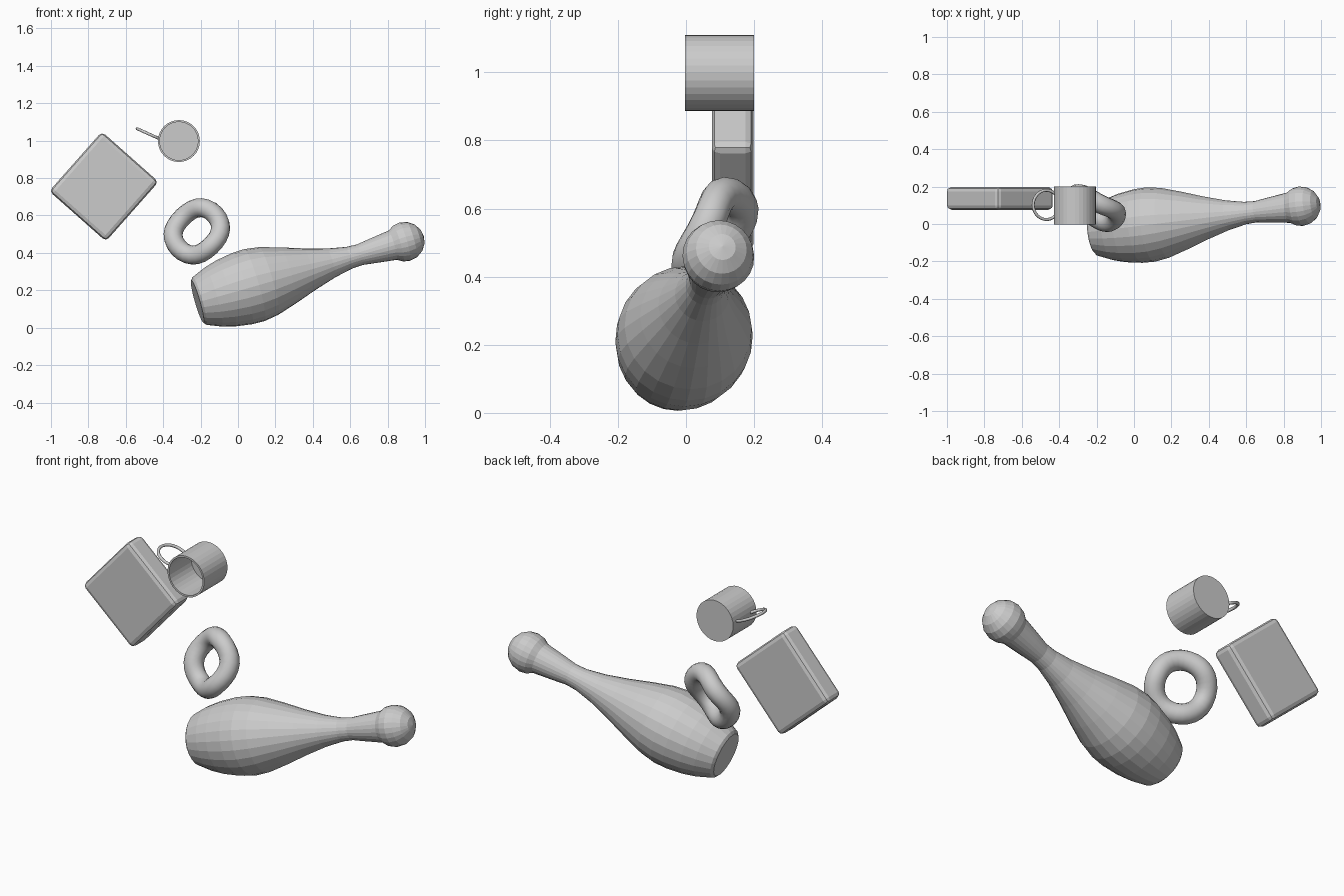
import bpy, bmesh
from math import sin, cos, pi, radians
from mathutils import Vector, Matrix

if "Cube" in bpy.data.objects:
    bpy.data.objects.remove(bpy.data.objects["Cube"])


def finish(name, bm):
    bmesh.ops.recalc_face_normals(bm, faces=bm.faces)
    me = bpy.data.meshes.new(name)
    bm.to_mesh(me)
    bm.free()
    ob = bpy.data.objects.new(name, me)
    bpy.context.collection.objects.link(ob)
    return ob


def smooth(ob, angle):
    bpy.ops.object.select_all(action='DESELECT')
    ob.select_set(True)
    bpy.context.view_layer.objects.active = ob
    bpy.ops.object.shade_smooth_by_angle(angle=radians(angle))


def lathe(name, profile, origin, axis, segs):
    """Spin (radius, distance) points around an axis."""
    bm = bmesh.new()
    verts = [bm.verts.new((r, 0, s)) for r, s in profile]
    edges = [bm.edges.new(p) for p in zip(verts, verts[1:])]
    bmesh.ops.spin(bm, geom=verts + edges, cent=(0, 0, 0), axis=(0, 0, 1),
                   angle=2 * pi, steps=segs)
    bmesh.ops.remove_doubles(bm, verts=bm.verts, dist=0.0005)
    rot = Vector(axis).to_track_quat('Z', 'Y').to_matrix().to_4x4()
    bm.transform(Matrix.Translation(origin) @ rot)
    return finish(name, bm)


# Juggling pin, lying at a slant
base, head = Vector((-0.217, -0.04, 0.14)), Vector((0.892, 0.095, 0.46))
length = (head - base).length
profile = [(0, 0), (0.118, 0), (0.133, 0.012), (0.165, 0.09), (0.184, 0.16),
           (0.198, 0.25), (0.2, 0.32), (0.188, 0.4), (0.155, 0.51),
           (0.115, 0.63), (0.08, 0.75), (0.06, 0.85), (0.057, 0.91), (0.068, 0.99)]
for a in (-40, -20, 0, 22, 45, 68, 90):
    profile.append((0.106 * cos(radians(a)), length + 0.106 * sin(radians(a))))
lathe("pin", profile, base, head - base, 24)

# Wavy tilted ring
n = Vector((0.36, 0.86, -0.36)).normalized()
u = (Vector((1, 0, 0)) - n * n.x).normalized()
v = u.cross(n)
centre = Vector((-0.22, 0.085, 0.515))
R, r, rings, sides = 0.132, 0.051, 28, 14
bm = bmesh.new()
grid = []
for i in range(rings):
    a = 2 * pi * i / rings
    out = u * cos(a) + v * sin(a)
    mid = centre + out * R + n * 0.012 * cos(3 * (a - 0.17))
    grid.append([bm.verts.new(mid + r * (out * cos(b) + n * sin(b)))
                 for b in (2 * pi * j / sides for j in range(sides))])
for i in range(rings):
    for j in range(sides):
        p, q, k = grid[i], grid[(i + 1) % rings], (j + 1) % sides
        bm.faces.new((p[j], q[j], q[k], p[k]))
smooth(finish("ring", bm), 30)

# Soft-edged square block
bm = bmesh.new()
bmesh.ops.create_cube(bm, size=1)
bm.transform(Matrix.Diagonal((0.425, 0.122, 0.405, 1)))
bmesh.ops.bevel(bm, geom=bm.edges[:], offset=0.024, segments=2, profile=0.5,
                affect='EDGES')
bm.transform(Matrix.Translation((-0.717, 0.137, 0.755)) @
             Matrix.Rotation(radians(-48.5), 4, 'Y'))
finish("block", bm)

# Mug on its side, open to the front
lathe("mug_body", [(0, 0), (0.112, 0), (0.112, 0.203), (0.102, 0.203),
                   (0.102, 0.012), (0, 0.012)],
      (-0.316, 0.2, 0.998), (0, -1, 0), 32)

# Mug handle: thin open loop
cu = bpy.data.curves.new("mug_handle", 'CURVE')
cu.dimensions = '3D'
cu.bevel_depth = 0.008
cu.bevel_resolution = 2
sp = cu.splines.new('POLY')
count = 25
sp.points.add(count - 1)
d = Vector((-0.91, 0, 0.41))
for i, pt in enumerate(sp.points):
    t = radians(-130 + 260 * i / (count - 1))
    pos = Vector((-0.468, 0.102, 1.032)) + 0.078 * (d * cos(t) + Vector((0, 1, 0)) * sin(t))
    pt.co = (*pos, 1)
ob = bpy.data.objects.new("mug_handle", cu)
bpy.context.collection.objects.link(ob)
